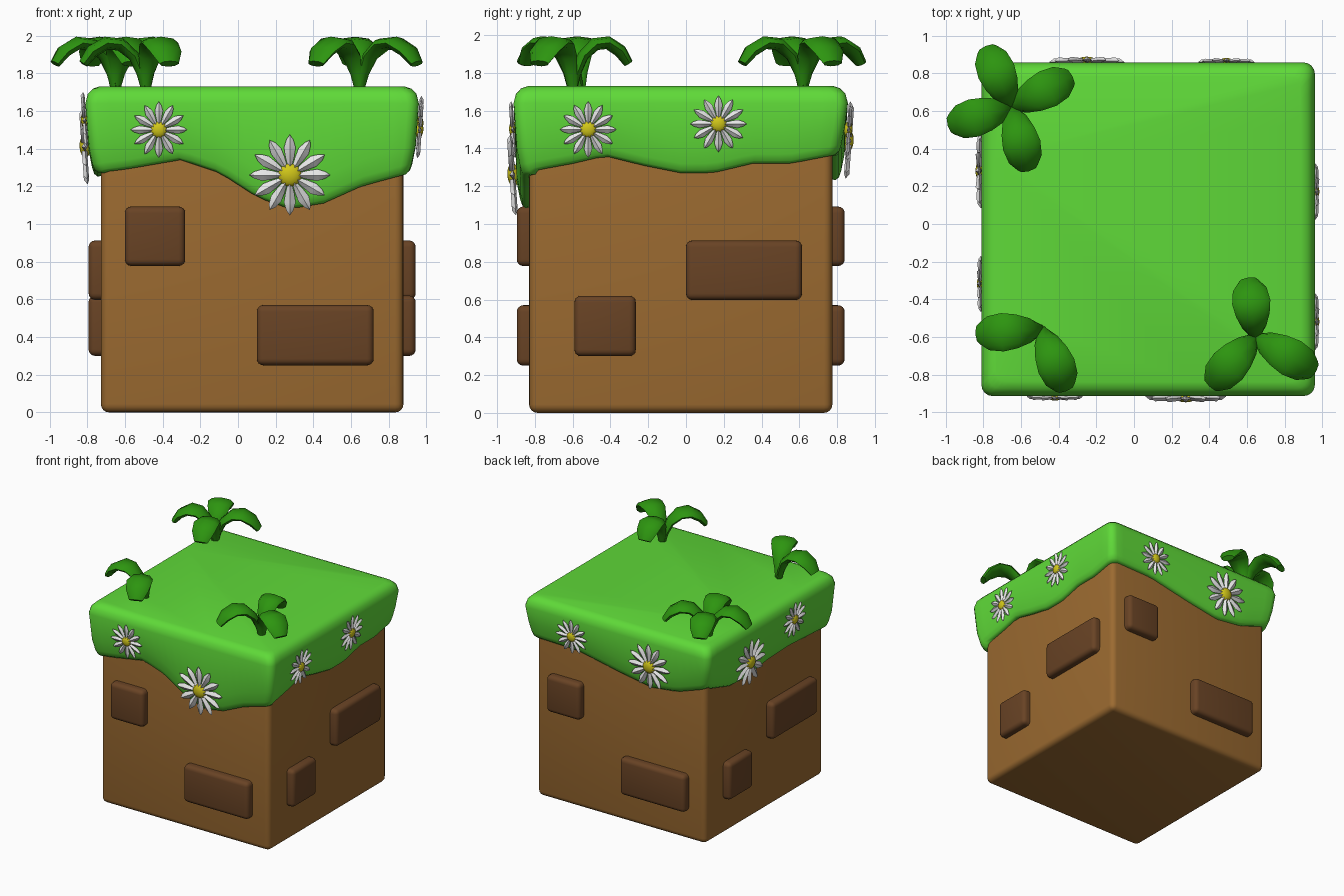
import bpy
import bmesh
from math import radians, pi, sin, cos
from mathutils import Matrix, Vector

cube = bpy.data.objects.get("Cube")
if cube:
    bpy.data.objects.remove(cube, do_unlink=True)

CENTRE = Vector((0.075, -0.028, 0))
HALF = 0.803      # half width of the dirt block
TOP = 1.73        # height of the grass


def material(name, rgb):
    mat = bpy.data.materials.new(name)
    mat.use_nodes = True
    color = (*rgb, 1)
    mat.diffuse_color = color
    shader = mat.node_tree.nodes["Principled BSDF"]
    shader.inputs["Base Color"].default_value = color
    shader.inputs["Roughness"].default_value = 0.8
    return mat


DIRT = material("dirt brown", (0.33, 0.145, 0.03))
STONE = material("dark brown", (0.14, 0.056, 0.018))
GRASS = material("grass green", (0.115, 0.7, 0.04))
LEAF = material("leaf green", (0.026, 0.3, 0.005))
PETAL = material("petal white", (0.8, 0.8, 0.8))
POLLEN = material("pollen yellow", (0.65, 0.58, 0.01))


def finish(name, bm, mats, angle=40, matrix=None):
    """Turn a bmesh into a shaded object."""
    bmesh.ops.recalc_face_normals(bm, faces=bm.faces)
    mesh = bpy.data.meshes.new(name)
    bm.to_mesh(mesh)
    bm.free()
    for mat in mats:
        mesh.materials.append(mat)
    mesh.shade_smooth()
    mesh.set_sharp_from_angle(angle=radians(angle))
    obj = bpy.data.objects.new(name, mesh)
    bpy.context.collection.objects.link(obj)
    if matrix:
        obj.matrix_world = matrix
    return obj


def rounded_box(name, size, bevel, mat, matrix):
    bm = bmesh.new()
    bmesh.ops.create_cube(bm, size=1, matrix=Matrix.Diagonal((*size, 1)))
    bmesh.ops.bevel(bm, geom=bm.edges[:], offset=bevel, segments=4,
                    profile=0.5, affect='EDGES')
    return finish(name, bm, [mat], 60, matrix)


def on_side(k, u, out, z):
    """Frame on side k: 0 front, 1 left (+x), 2 back, 3 right (-x)."""
    return (Matrix.Translation(CENTRE) @ Matrix.Rotation(k * pi / 2, 4, 'Z')
            @ Matrix.Translation((u, -out, z)))


def bridge(bm, rings):
    """Join closed rings of equal length with quads."""
    for a, b in zip(rings, rings[1:]):
        n = len(a)
        for i in range(n):
            j = (i + 1) % n
            bm.faces.new((a[i], a[j], b[j], b[i]))


def interpolate(points, u):
    for (u0, z0), (u1, z1) in zip(points, points[1:]):
        if u <= u1:
            t = max(0, (u - u0) / (u1 - u0))
            return z0 + (z1 - z0) * t
    return points[-1][1]


# Dirt block
rounded_box("dirt_block", (2 * HALF, 2 * HALF, 1.6), 0.045, DIRT,
            Matrix.Translation(CENTRE + Vector((0, 0, 0.8))))

# Stones set in the sides; opposite sides match
SIDE_NAMES = ("front", "left", "back", "right")
STONES = (((-0.515, 0.935, 0.32, 0.315), (0.335, 0.41, 0.62, 0.32)),
          ((0.335, 0.755, 0.615, 0.315), (-0.4, 0.46, 0.325, 0.32)))
for k, side in enumerate(SIDE_NAMES):
    for i, (u, z, w, h) in enumerate(STONES[k % 2]):
        rounded_box(f"{side}_stone_{i + 1}", (w, 0.16, h), 0.035, STONE,
                    on_side(k, u, HALF - 0.015, z))

# Hanging hem of the grass along each side
HEMS = (
    ((-0.84, 1.27), (-0.67, 1.29), (-0.38, 1.34), (-0.17, 1.27), (0.03, 1.14),
     (0.2, 1.08), (0.38, 1.11), (0.58, 1.2), (0.84, 1.27)),
    ((-0.84, 1.27), (-0.57, 1.32), (-0.4, 1.36), (-0.2, 1.31), (0, 1.27),
     (0.17, 1.27), (0.38, 1.32), (0.58, 1.32), (0.84, 1.37)),
    ((-0.84, 1.37), (-0.4, 1.36), (0, 1.28), (0.3, 1.23), (0.55, 1.26),
     (0.84, 1.36)),
    ((-0.84, 1.36), (-0.5, 1.26), (-0.3, 1.25), (0, 1.29), (0.3, 1.3),
     (0.84, 1.27)),
)
# Grass section: half width, drop from the top, rise from the hem
SECTION = ((0.81, 0, None), (0.845, 0.012, None), (0.872, 0.04, None),
           (0.885, 0.09, None), (0.868, None, 0.14), (0.85, None, 0.05),
           (0.838, None, 0.015), (0.82, None, 0), (0.78, None, 0.01))


def grass_ring(bm, half, drop, rise):
    ring = []
    radius, steps, bends = 0.06, 24, 4
    flat = half - radius
    for k, hem in enumerate(HEMS):
        turn = Matrix.Rotation(k * pi / 2, 3, 'Z')
        spots = [(flat * (2 * i / steps - 1), -half) for i in range(steps + 1)]
        for b in range(1, bends):
            a = b / bends * pi / 2
            spots.append((flat + radius * sin(a), -flat - radius * cos(a)))
        for x, y in spots:
            z = TOP - drop if rise is None else interpolate(hem, x) + rise
            ring.append(bm.verts.new(CENTRE + turn @ Vector((x, y, z))))
    return ring


bm = bmesh.new()
rings = [grass_ring(bm, *row) for row in SECTION]
bridge(bm, rings)
bm.faces.new(rings[0])
finish("grass_cover", bm, [GRASS], 60)


# Daisies
def daisy(name, radius, matrix):
    bm = bmesh.new()
    count = 12
    outline = ((0.2, 0.05), (0.45, 0.11), (0.68, 0.145), (0.88, 0.085))
    for p in range(count):
        turn = Matrix.Rotation(2 * pi * p / count, 3, 'Z')

        def vert(x, y, z):
            return bm.verts.new(turn @ (Vector((x, y, z)) * radius))
        # Each petal is a ridged blade with a closed underside
        left = [vert(x, w, 0) for x, w in outline]
        right = [vert(x, -w, 0) for x, w in outline]
        ridge = [vert(x, 0, 0.09) for x, w in outline]
        under = [vert(x, 0, -0.05) for x, w in outline]
        tip = vert(1, 0, 0)
        strips = (left, ridge, right, under)
        for a, b in zip(strips, strips[1:] + strips[:1]):
            for i in range(len(outline) - 1):
                bm.faces.new((a[i], a[i + 1], b[i + 1], b[i]))
            bm.faces.new((a[-1], tip, b[-1]))
    petal_faces = set(bm.faces)
    # Domed yellow middle
    bmesh.ops.create_uvsphere(
        bm, u_segments=16, v_segments=8, radius=radius * 0.29,
        matrix=Matrix.Diagonal((1, 1, 0.5, 1)))
    for face in bm.faces:
        face.material_index = 0 if face in petal_faces else 1
    finish(name, bm, [PETAL, POLLEN], 40, matrix)


DAISIES = (((-0.495, 1.5, 0.15), (0.2, 1.26, 0.215)),
           ((-0.49, 1.5, 0.15), (0.2, 1.53, 0.15)),
           ((-0.415, 1.5, 0.15), (0.325, 1.44, 0.2)),
           ((-0.31, 1.41, 0.2), (0.29, 1.55, 0.15)))
for k, side in enumerate(SIDE_NAMES):
    for i, (u, z, r) in enumerate(DAISIES[k]):
        daisy(f"{side}_daisy_{i + 1}", r,
              on_side(k, u, 0.887, z) @ Matrix.Rotation(radians(94), 4, 'X'))

# Leaf path: reach, height, half width, half thickness
LEAF_PATH = ((0, 1.7, 0.025, 0.02), (0.025, 1.8, 0.04, 0.025),
             (0.065, 1.89, 0.065, 0.03), (0.14, 1.952, 0.09, 0.035),
             (0.22, 1.96, 0.102, 0.035), (0.3, 1.915, 0.09, 0.035),
             (0.35, 1.85, 0.055, 0.025))


def plant(name, x, y, leaves):
    """Each leaf is given by its direction in degrees and a reach factor."""
    bm = bmesh.new()
    sides = 8
    for heading, reach in leaves:
        turn = Matrix.Rotation(radians(heading), 3, 'Z')
        path = [Vector((r * reach, 0, z)) for r, z, w, t in LEAF_PATH]
        rings = []
        for i, (r, z, w, t) in enumerate(LEAF_PATH):
            along = path[min(i + 1, len(path) - 1)] - path[max(i - 1, 0)]
            normal = Vector((-along.z, 0, along.x)).normalized()
            ring = []
            for s in range(sides):
                a = 2 * pi * s / sides
                spot = path[i] + normal * t * sin(a) + Vector((0, w * cos(a), 0))
                ring.append(bm.verts.new(turn @ spot + Vector((x, y, 0))))
            rings.append(ring)
        bridge(bm, rings)
        bm.faces.new(rings[0])
        bm.faces.new(rings[-1])
    finish(name, bm, [LEAF], 50)


plant("back_right_plant", -0.65, 0.62,
      ((113, 0.95), (27, 0.98), (-75, 0.95), (196, 0.95)))
plant("front_right_plant", -0.49, -0.56, ((184, 0.95), (-68, 0.95)))
plant("front_left_plant", 0.645, -0.6, ((97, 0.85), (-30, 1), (227, 0.97)))
